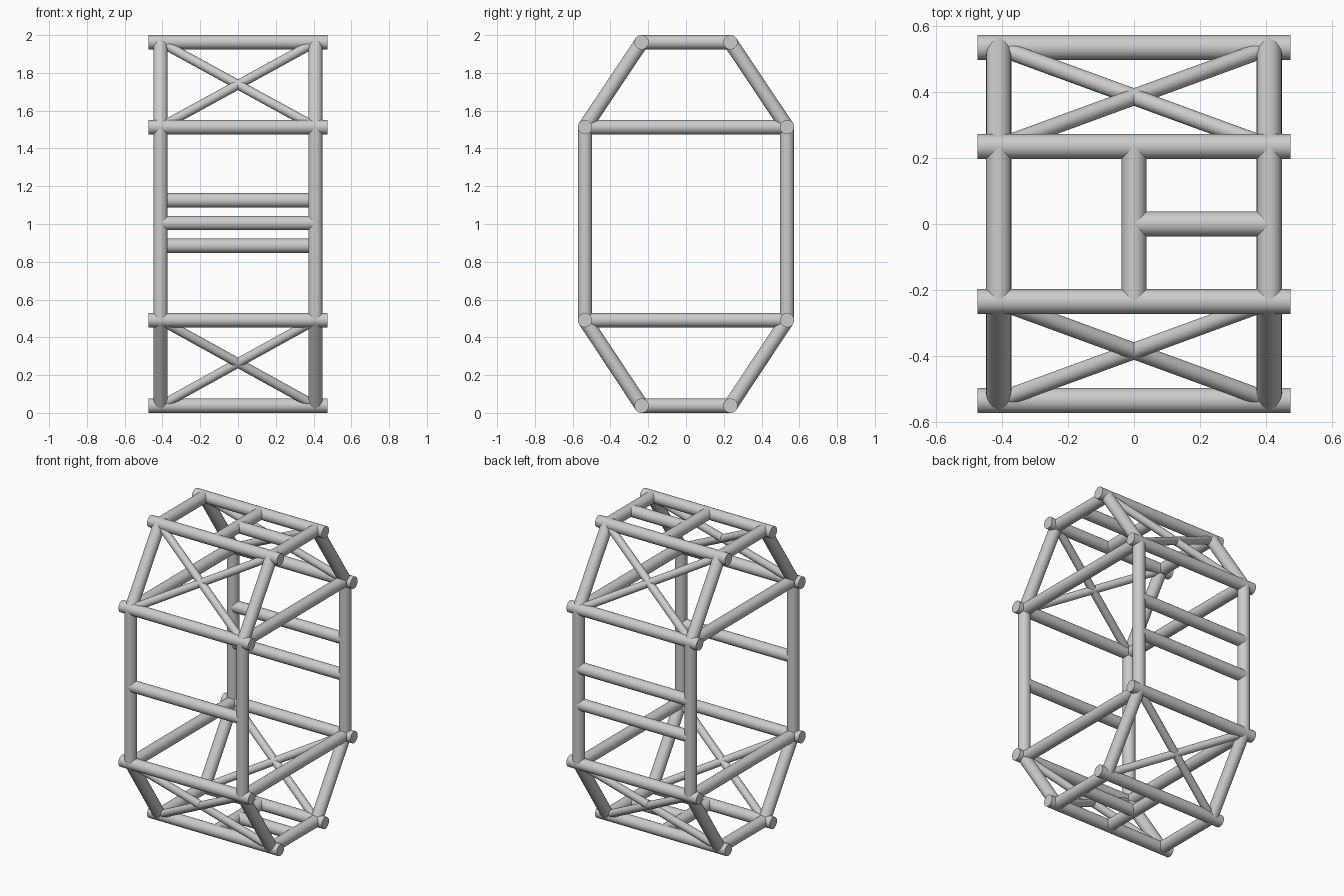
import bpy
from mathutils import Vector

cube = bpy.data.objects.get("Cube")
if cube:
    bpy.data.objects.remove(cube, do_unlink=True)

R, THIN = 0.038, 0.025      # main tube and brace radii
SIDE, END = 0.41, 0.475     # side frame position, cross tube half length
INNER, OUTER = 0.235, 0.535 # half depths of the octagonal side frame
BOTTOM, LOW, HIGH, TOP = 0.038, 0.491, 1.513, 1.962
MID = 1.005


def tube(name, a, b, radius=R):
    """Capped round tube between two points."""
    a, b = Vector(a), Vector(b)
    axis = b - a
    bpy.ops.mesh.primitive_cylinder_add(
        vertices=32, radius=radius, depth=axis.length, location=(a + b) / 2,
        rotation=axis.to_track_quat('Z', 'Y').to_euler())
    obj = bpy.context.object
    obj.name = name
    bpy.ops.object.shade_smooth_by_angle()
    return obj


# Octagon corners as (y, z), in order around the side frame
corners = [(-INNER, BOTTOM), (INNER, BOTTOM), (OUTER, LOW), (OUTER, HIGH),
           (INNER, TOP), (-INNER, TOP), (-OUTER, HIGH), (-OUTER, LOW)]

# Cross tubes through every corner
for y, z in corners:
    tube("cross_tube", (-END, y, z), (END, y, z))

# Two octagonal side frames with horizontal rails
for side, x in (("right", -SIDE), ("left", SIDE)):
    for p, q in zip(corners, corners[1:] + corners[:1]):
        tube(side + "_frame_tube", (x, *p), (x, *q))
    for z in (LOW, HIGH):
        tube(side + "_rail", (x, -OUTER, z), (x, OUTER, z))

# Crossed braces on the four sloping faces
for face, s in (("front", -1), ("back", 1)):
    for inner_z, outer_z in ((BOTTOM, LOW), (TOP, HIGH)):
        for x in (-SIDE, SIDE):
            tube(face + "_brace", (x, s * INNER, inner_z),
                 (-x, s * OUTER, outer_z), THIN)

# Rungs: one on the front, two on the back
for name, y, z in (("front_rung", -OUTER, MID),
                   ("back_rung", OUTER, MID - 0.12),
                   ("back_rung", OUTER, MID + 0.12)):
    tube(name, (-SIDE, y, z), (SIDE, y, z))

# Centre bar and one-sided branch on the top and bottom
for name, z in (("bottom", BOTTOM), ("top", TOP)):
    tube(name + "_centre_bar", (0, -INNER, z), (0, INNER, z))
    tube(name + "_branch", (0, 0, z), (SIDE, 0, z))
